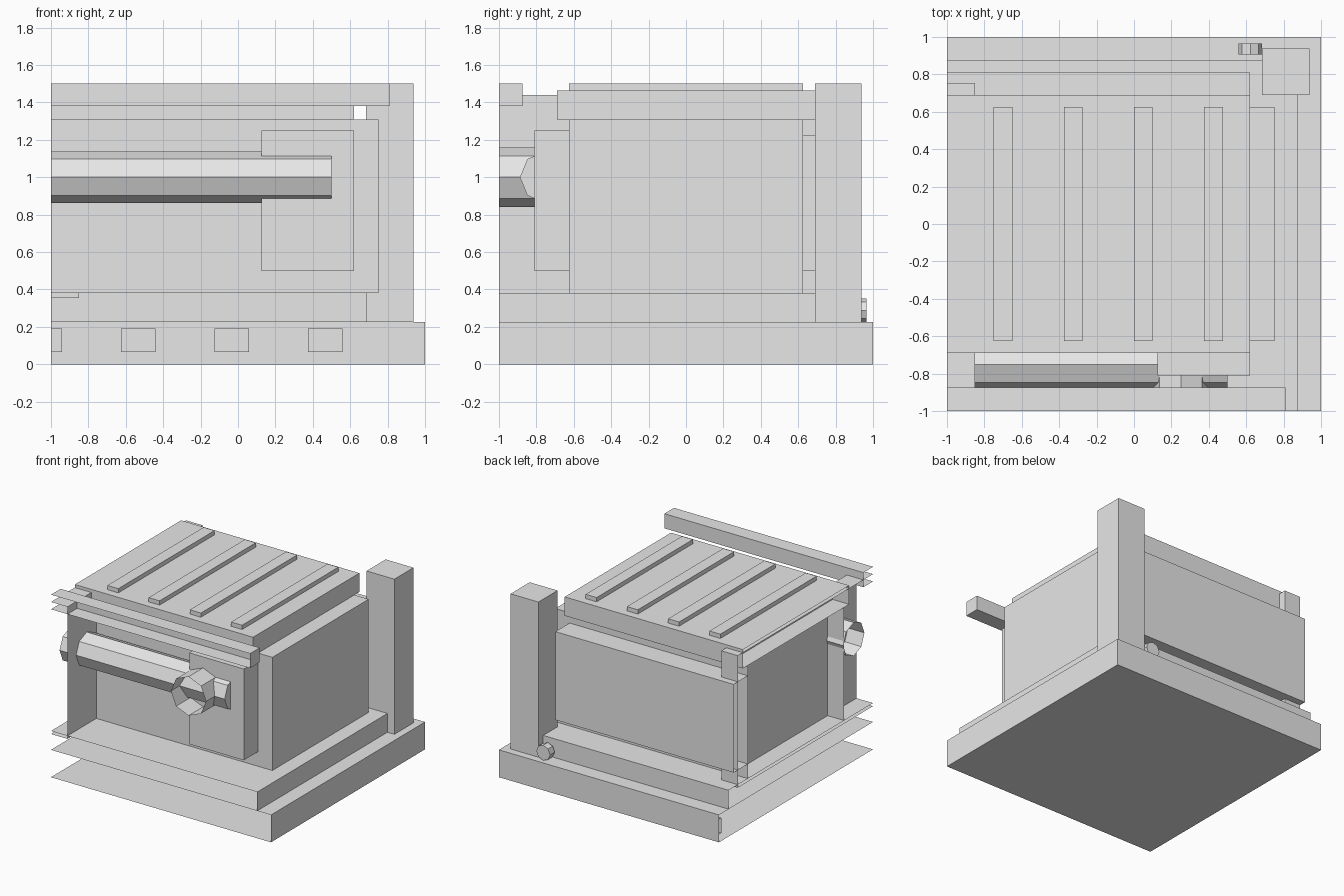
import bpy, bmesh
from math import pi
from mathutils import Matrix, Vector

cube = bpy.data.objects.get("Cube")
if cube:
    bpy.data.objects.remove(cube, do_unlink=True)

grey = bpy.data.materials.new("plain_grey")
grey.use_nodes = True
grey.diffuse_color = (0.8, 0.8, 0.8, 1)
grey.node_tree.nodes["Principled BSDF"].inputs["Base Color"].default_value = (0.8, 0.8, 0.8, 1)


def finish(name, bm):
    """Leave the shell open where it meets the two cut planes, then link it."""
    cut = [f for f in bm.faces
           if any(all(abs(v.co[i] + 1) < 1e-4 for v in f.verts) for i in (0, 1))]
    bmesh.ops.delete(bm, geom=cut, context='FACES')
    mesh = bpy.data.meshes.new(name)
    bm.to_mesh(mesh)
    bm.free()
    mesh.materials.append(grey)
    obj = bpy.data.objects.new(name, mesh)
    bpy.context.scene.collection.objects.link(obj)


def box(name, x, y, z):
    """Box from (min, max) pairs."""
    bm = bmesh.new()
    bmesh.ops.create_cube(bm, size=1)
    size = Vector([b - a for a, b in (x, y, z)])
    mid = Vector([(a + b) / 2 for a, b in (x, y, z)])
    bmesh.ops.scale(bm, vec=size, verts=bm.verts)
    bmesh.ops.translate(bm, vec=mid, verts=bm.verts)
    finish(name, bm)


def rod(name, axis, start, end, center, radius):
    """Eight-sided rod along X or Y."""
    bm = bmesh.new()
    turn = Matrix.Rotation(pi / 2, 4, 'Y' if axis == 'X' else 'X')
    mid = (start + end) / 2
    a, z = center
    place = Matrix.Translation((mid, a, z) if axis == 'X' else (a, mid, z))
    bmesh.ops.create_cone(bm, cap_ends=True, segments=8, radius1=radius,
                          radius2=radius, depth=end - start, matrix=place @ turn)
    finish(name, bm)


# Stepped base
box("base_slab", (-1, 1), (-1, 1), (0, 0.225))
box("plinth", (-1, 0.875), (-1, 0.875), (0.225, 0.38))
for i in range(4):
    x = -1.125 + i * 0.5
    box(f"base_block_{i + 1}", (max(x, -1), x + 0.185), (0.97, 0.998), (0.065, 0.19))

# Main housing with front, back and side blocks
box("body", (-1, 0.75), (-0.625, 0.625), (0.38, 1.31))
box("back_panel", (-1, 0.62), (0.625, 0.81), (0.5, 1.225))
box("front_block", (0.125, 0.62), (-0.81, -0.625), (0.5, 1.25))
box("cross_frame", (-1, -0.85), (-1, 0.755), (0.355, 1.44))

# Ribbed lid
box("lid", (-1, 0.62), (-0.69, 0.69), (1.31, 1.465))
for i in range(4):
    x = -0.75 + i * 0.375
    box(f"lid_rib_{i + 1}", (x, x + 0.1), (-0.625, 0.625), (1.465, 1.5))

# Corner post and front rail
box("corner_post", (0.685, 0.938), (0.69, 0.938), (0.225, 1.5))
box("front_rail", (-1, 0.81), (-1, -0.875), (1.38, 1.5))

# Eight-sided shaft, drum and back knob
rod("shaft", 'X', -1, 0.5, (-0.75, 1.0), 0.138)
rod("drum", 'Y', -1, -0.81, (0.25, 1.0), 0.16)
rod("back_knob", 'Y', 0.905, 0.965, (0.622, 0.288), 0.0625)
